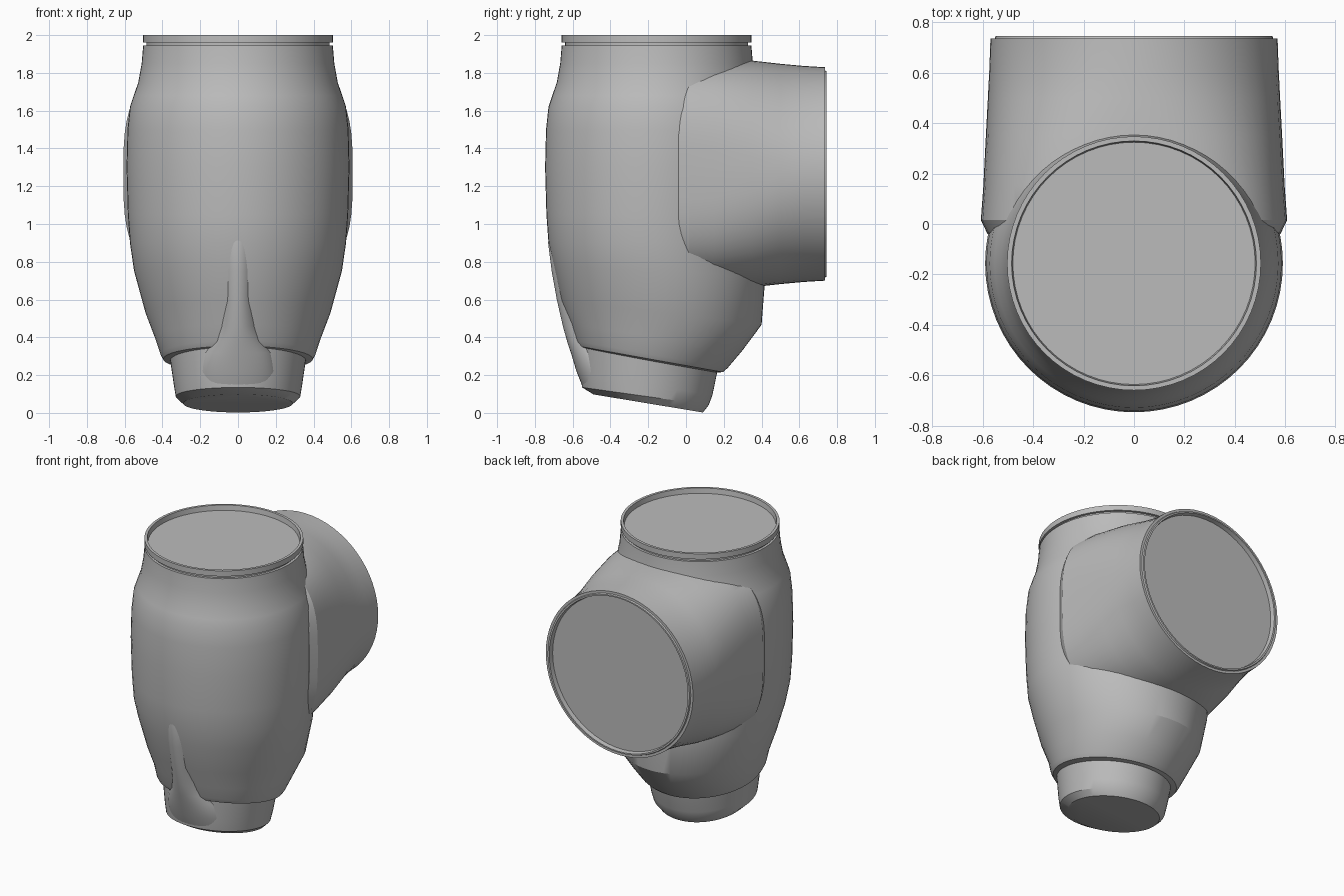
import bpy
import bmesh
from math import sin, cos, pi
from mathutils import Vector

if "Cube" in bpy.data.objects:
    bpy.data.objects.remove(bpy.data.objects["Cube"], do_unlink=True)

grey = bpy.data.materials.new("plain grey")
grey.use_nodes = True
shade = (0.5, 0.5, 0.5, 1)
grey.diffuse_color = shade
grey.node_tree.nodes["Principled BSDF"].inputs["Base Color"].default_value = shade


def oval(rx, ry, n=2.0, steps=64):
    """Points of a superellipse; n above 2 makes it squarer."""
    def power(v):
        return (1 if v >= 0 else -1) * abs(v) ** (2 / n)
    return [(rx * power(cos(2 * pi * i / steps)), ry * power(sin(2 * pi * i / steps)))
            for i in range(steps)]


def loft(name, rings):
    """Skin a list of point rings and cap both ends."""
    bm = bmesh.new()
    loops = [[bm.verts.new(p) for p in ring] for ring in rings]
    for low, high in zip(loops, loops[1:]):
        for i in range(len(low)):
            j = (i + 1) % len(low)
            bm.faces.new((low[i], low[j], high[j], high[i]))
    bm.faces.new(loops[0])
    bm.faces.new(loops[-1])
    bmesh.ops.recalc_face_normals(bm, faces=bm.faces)
    mesh = bpy.data.meshes.new(name)
    bm.to_mesh(mesh)
    bm.free()
    mesh.materials.append(grey)
    obj = bpy.data.objects.new(name, mesh)
    bpy.context.collection.objects.link(obj)
    bpy.ops.object.select_all(action="DESELECT")
    obj.select_set(True)
    bpy.context.view_layer.objects.active = obj
    bpy.ops.object.shade_smooth_by_angle()
    return obj


def level_ring(z, yc, rx, ry, slope=0.0):
    """Ring around the vertical axis, tilted along y by slope."""
    return [Vector((x, yc + y, z + slope * y)) for x, y in oval(rx, ry)]


def port_ring(y, rx, rz, n=2.0, zc=1.265):
    """Ring around the port axis."""
    return [Vector((x, y, zc + z)) for x, z in oval(rx, rz, n)]


# Barrel: tilted skirt below, round shoulders, grooved neck and recessed lid
barrel = [
    level_ring(0.275, -0.195, 0.35, 0.345, -0.18),
    level_ring(0.285, -0.19, 0.395, 0.385, -0.18),
    level_ring(0.31, -0.185, 0.41, 0.405, -0.18),
    level_ring(0.40, -0.155, 0.44, 0.455, -0.15),
    level_ring(0.53, -0.13, 0.49, 0.53, -0.12),
    level_ring(0.75, -0.14, 0.55, 0.56, -0.05),
]
for z, r in ((0.9, 0.572), (1.05, 0.583), (1.3, 0.59), (1.5, 0.585), (1.62, 0.572),
             (1.68, 0.552), (1.75, 0.528), (1.85, 0.51), (1.945, 0.502), (1.945, 0.485),
             (1.962, 0.485), (1.962, 0.503), (2.0, 0.503), (2.0, 0.485), (1.965, 0.48)):
    barrel.append(level_ring(z, -0.156, r, r))
loft("barrel", barrel)

# Foot: short tilted plug with a chamfered base
loft("foot", [
    level_ring(0.05, -0.2, 0.29, 0.29, -0.165),
    level_ring(0.088, -0.215, 0.33, 0.335, -0.14),
    level_ring(0.15, -0.21, 0.34, 0.35, -0.16),
    level_ring(0.34, -0.195, 0.368, 0.372, -0.18),
])

# Front rib: flares into the foot and fades into the barrel
rib = []
for z, front, half in ((0.12, -0.55, 0.22), (0.22, -0.58, 0.22), (0.32, -0.61, 0.19),
                       (0.38, -0.63, 0.145), (0.46, -0.652, 0.115), (0.6, -0.684, 0.10),
                       (0.75, -0.711, 0.105), (0.9, -0.73, 0.115), (0.99, -0.722, 0.07)):
    rib.append(level_ring(z, front + 0.16, half, 0.16, -0.16 if z < 0.2 else 0))
loft("front_rib", rib)

# Back port: squarish collar at the barrel, round recessed mouth
loft("back_port", [
    port_ring(-0.04, 0.58, 0.58, 3.2),
    port_ring(0.015, 0.607, 0.60, 3.2),
    port_ring(0.15, 0.597, 0.605, 3.0),
    port_ring(0.35, 0.587, 0.60, 2.5),
    port_ring(0.5, 0.579, 0.583, 2.15),
    port_ring(0.62, 0.573, 0.572),
    port_ring(0.735, 0.569, 0.565),
    port_ring(0.735, 0.552, 0.548),
    port_ring(0.745, 0.548, 0.544),
    port_ring(0.745, 0.535, 0.535),
    port_ring(0.715, 0.53, 0.53),
])
